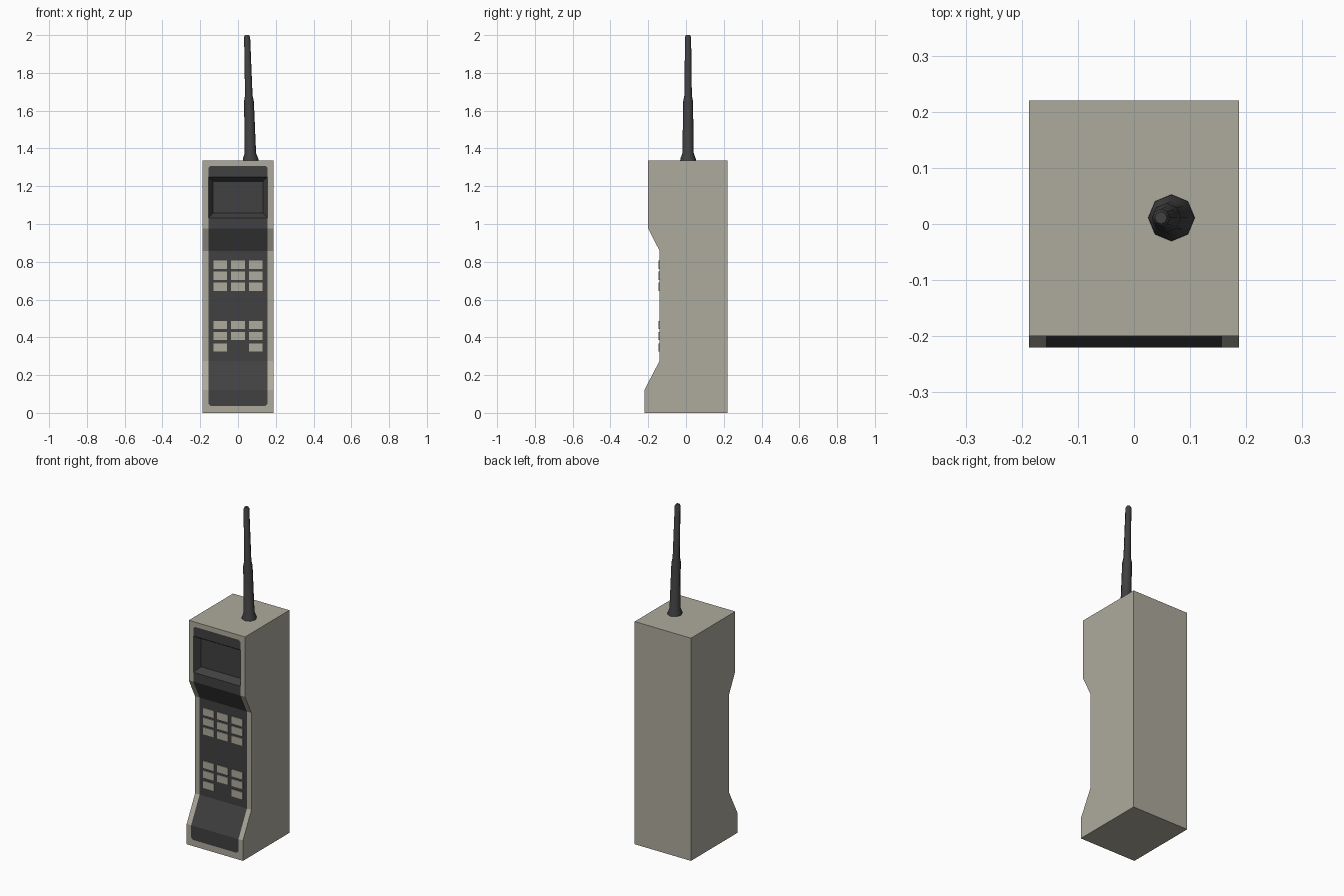
import bpy, bmesh, math
from mathutils import Vector

if "Cube" in bpy.data.objects:
    bpy.data.objects.remove(bpy.data.objects["Cube"])


def material(name, col):
    m = bpy.data.materials.new(name)
    m.diffuse_color = (*col, 1)
    m.use_nodes = True
    m.node_tree.nodes["Principled BSDF"].inputs["Base Color"].default_value = m.diffuse_color
    return m


BEIGE = material("warm grey casing", (0.42, 0.405, 0.335))
DARK = material("charcoal plastic", (0.052, 0.052, 0.054))


def finish(name, bm, mats):
    bmesh.ops.recalc_face_normals(bm, faces=bm.faces[:])
    me = bpy.data.meshes.new(name)
    bm.to_mesh(me)
    bm.free()
    ob = bpy.data.objects.new(name, me)
    bpy.context.collection.objects.link(ob)
    for m in mats:
        me.materials.append(m)
    return ob


# --- handset casing: side profile (y, z) extruded across x
HALF_W = 0.187
PROFILE = [(-0.22, 0), (0.22, 0), (0.22, 1.337), (-0.20, 1.337),
           (-0.20, 0.977), (-0.14, 0.858), (-0.14, 0.275), (-0.22, 0.122)]
bm = bmesh.new()
base = bm.faces.new([bm.verts.new((-HALF_W, y, z)) for y, z in PROFILE])
ext = bmesh.ops.extrude_face_region(bm, geom=[base])["geom"]
bmesh.ops.translate(bm, vec=(2 * HALF_W, 0, 0),
                    verts=[v for v in ext if isinstance(v, bmesh.types.BMVert)])
bmesh.ops.recalc_face_normals(bm, faces=bm.faces[:])


def cut(faces, co, no):
    geom = set(faces)
    for f in faces:
        geom.update(f.edges)
        geom.update(f.verts)
    bmesh.ops.bisect_plane(bm, geom=list(geom), plane_co=co, plane_no=no)


def front():
    bm.normal_update()
    return [f for f in bm.faces if f.normal.y < -0.3]


# front panel outline and screen band, cut into the front faces
PX, Z0, Z1, C = 0.157, 0.037, 1.308, 0.012
for s in (-1, 1):
    cut(front(), (s * PX, 0, 0), (1, 0, 0))


def middle():
    return [f for f in front() if abs(f.calc_center_median().x) < 0.05]


for z in (Z0, 1.033, 1.25, Z1):
    cut(middle(), (0, 0, z), (0, 0, 1))
# clipped panel corners
for sx in (-1, 1):
    for z, sz in ((Z0, -1), (Z1, 1)):
        faces = [f for f in middle() if Z0 < f.calc_center_median().z < Z1]
        cut(faces, (sx * (PX - C), 0, z), Vector((sx, 0, sz)).normalized())

mid, half = (Z0 + Z1) / 2, (Z1 - Z0) / 2
for f in front():
    c = f.calc_center_median()
    dx, dz = abs(c.x) - PX, abs(c.z - mid) - half
    if dx < 0 and dz < 0 and dx + dz < -C:
        f.material_index = 1

# recessed screen with sloping surround
screen = [f for f in middle() if 1.033 < f.calc_center_median().z < 1.25]
ring = bmesh.ops.inset_region(bm, faces=screen, thickness=0.034, depth=-0.04)["faces"]
for f in screen + ring:
    f.material_index = 1
finish("handset_body", bm, [BEIGE, DARK])

# --- keypad: two blocks of keys, the centre bottom key is missing
bm = bmesh.new()
for row, z in enumerate((0.784, 0.726, 0.668, 0.466, 0.408, 0.346)):
    for col in (-1, 0, 1):
        if row == 5 and col == 0:
            continue
        vs = bmesh.ops.create_cube(bm, size=1)["verts"]
        bmesh.ops.scale(bm, vec=(0.073, 0.009, 0.043), verts=vs)
        bmesh.ops.translate(bm, vec=(col * 0.094, -0.1405, z), verts=vs)
finish("keypad_buttons", bm, [BEIGE])

# --- antenna: eight-sided stepped rod leaning slightly to the left
RINGS = [(1.33, 0.042), (1.345, 0.041), (1.375, 0.030), (1.65, 0.026),
         (1.68, 0.020), (1.99, 0.016), (2.0, 0.011)]
N = 8
bm = bmesh.new()
loops = []
for z, r in RINGS:
    cx = 0.067 - 0.019 * (z - 1.33) / 0.67
    loops.append([bm.verts.new((cx + r * math.cos(math.tau * i / N),
                                0.011 + r * math.sin(math.tau * i / N), z))
                  for i in range(N)])
for a, b in zip(loops, loops[1:]):
    for i in range(N):
        j = (i + 1) % N
        bm.faces.new((a[i], a[j], b[j], b[i]))
bm.faces.new(loops[0][::-1])
bm.faces.new(loops[-1])
antenna = finish("antenna", bm, [DARK])
bpy.context.view_layer.objects.active = antenna
antenna.select_set(True)
bpy.ops.object.shade_smooth_by_angle(angle=math.radians(50))
